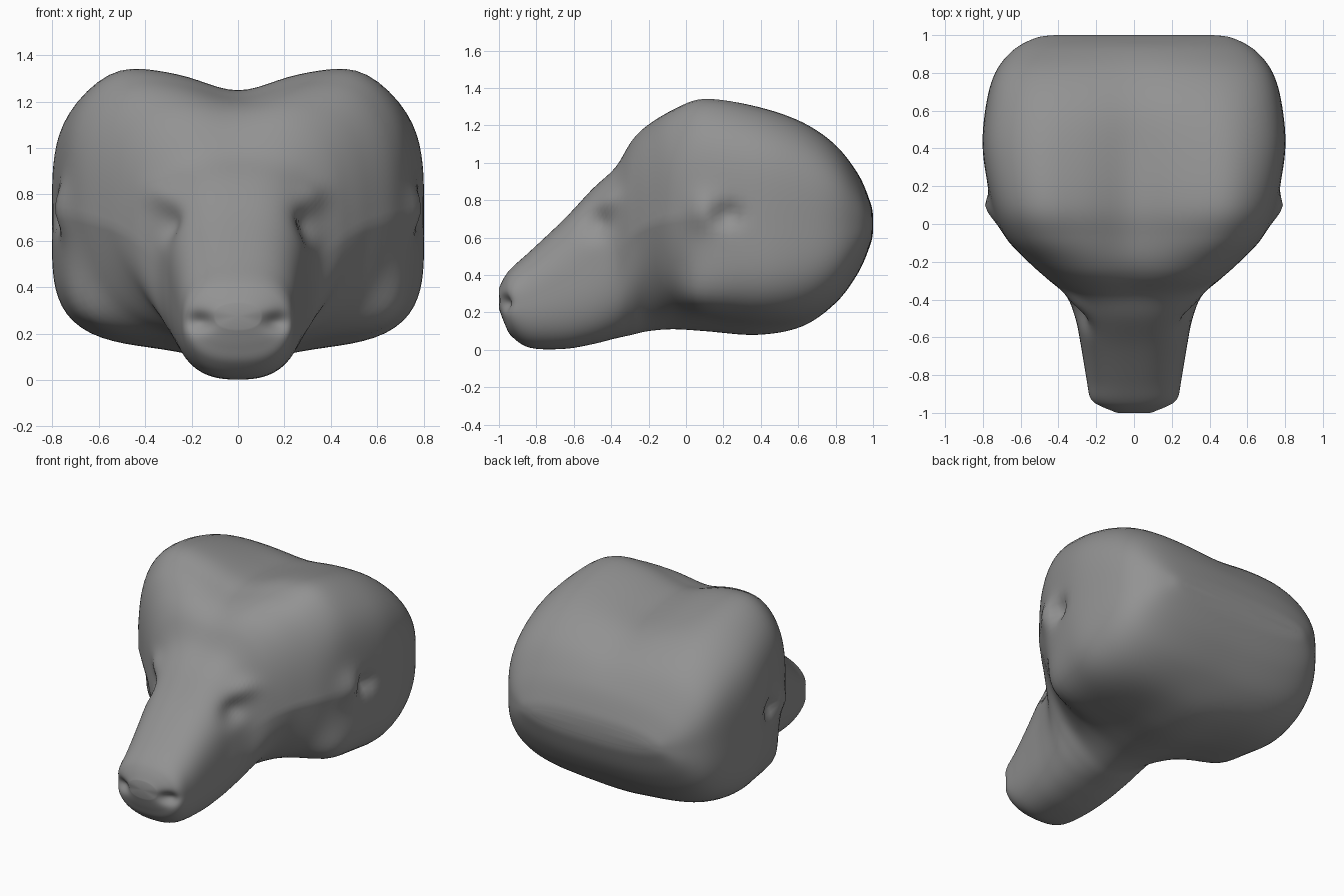
import bpy, bmesh, math
from mathutils import Vector

if "Cube" in bpy.data.objects:
    bpy.data.objects.remove(bpy.data.objects["Cube"])

# Cross-sections along the head:
# y, half width, bottom z, top z, squareness, crown dip, jaw taper, jowl rise
SECTIONS = [
    (-1.00, 0.10, 0.22, 0.33, 2.2, 0.00, 0.0, 0.0),
    (-0.97, 0.18, 0.14, 0.39, 2.3, 0.00, 0.0, 0.0),
    (-0.93, 0.23, 0.07, 0.44, 2.4, 0.00, 0.0, 0.0),
    (-0.83, 0.25, 0.01, 0.53, 2.5, 0.00, 0.0, 0.0),
    (-0.65, 0.28, 0.005, 0.70, 2.7, 0.00, 0.0, 0.0),
    (-0.50, 0.31, 0.03, 0.86, 2.8, 0.00, 0.0, 0.0),
    (-0.38, 0.36, 0.06, 0.99, 2.8, 0.02, 0.05, 0.02),
    (-0.29, 0.46, 0.08, 1.15, 2.8, 0.05, 0.20, 0.06),
    (-0.20, 0.56, 0.10, 1.23, 3.0, 0.06, 0.28, 0.10),
    (-0.07, 0.68, 0.11, 1.29, 3.5, 0.08, 0.20, 0.10),
    (0.10, 0.75, 0.10, 1.33, 4.0, 0.09, 0.05, 0.08),
    (0.38, 0.80, 0.08, 1.29, 4.0, 0.07, 0.0, 0.06),
    (0.62, 0.785, 0.125, 1.22, 3.7, 0.04, 0.0, 0.03),
    (0.80, 0.735, 0.25, 1.10, 3.4, 0.02, 0.0, 0.0),
    (0.92, 0.64, 0.41, 0.94, 3.0, 0.0, 0.0, 0.0),
    (0.985, 0.52, 0.56, 0.79, 2.6, 0.0, 0.0, 0.0),
    (1.00, 0.42, 0.63, 0.72, 2.4, 0.0, 0.0, 0.0),
]
STEPS, AROUND = 6, 112


def spline(a, b, c, d, t):
    return [0.5 * (2 * q + (r - p) * t + (2 * p - 5 * q + 4 * r - s) * t * t
                   + (3 * q - p - 3 * r + s) * t ** 3)
            for p, q, r, s in zip(a, b, c, d)]


def smooth_sections():
    n = len(SECTIONS)
    for i in range(n - 1):
        four = [SECTIONS[min(max(i + k, 0), n - 1)] for k in (-1, 0, 1, 2)]
        for k in range(STEPS):
            yield spline(*four, k / STEPS)
    yield SECTIONS[-1]


def ring_points(sec):
    y, w, zb, zt, n, dip, taper, rise = sec
    for k in range(AROUND):
        a = 2 * math.pi * k / AROUND
        c, s = math.cos(a), math.sin(a)
        r = (abs(c) ** n + abs(s) ** n) ** (-1 / n)
        u, v = c * r, s * r
        x = w * u * (1 - taper * max(0, -v))
        z = (zb + zt) / 2 + (zt - zb) / 2 * v
        # dipped crown between two raised lobes, throat lower than the jowls
        lobe = 0.45 * math.exp(-((abs(x) - 0.52) / 0.17) ** 2)
        z += dip * max(0, v) * (lobe - 0.9 * math.exp(-(x / 0.2) ** 2))
        z += rise * max(0, -v) * (1 - math.exp(-(x / 0.25) ** 2))
        yield x, y, z


# Facial details: centre, radii, push (mirrored in x)
DETAILS = [
    ((0.31, -0.48, 0.67), (0.12, 0.08, 0.07), (-0.035, 0.025, 0)),    # eye socket
    ((0.35, -0.42, 0.80), (0.10, 0.08, 0.06), (0.025, -0.015, 0.01)),  # brow
    ((0.17, -0.97, 0.25), (0.06, 0.06, 0.04), (-0.01, 0.035, 0)),     # nostril
    ((0.77, 0.22, 0.72), (0.15, 0.06, 0.06), (-0.06, 0, 0)),         # ear hollow
    ((0.75, 0.09, 0.74), (0.15, 0.08, 0.10), (0.04, 0, 0)),          # ear rim
    ((0.65, 0.10, 0.30), (0.20, 0.14, 0.16), (0.02, -0.04, -0.02)),  # jowl
]


def sculpt(co):
    side = 1 if co.x >= 0 else -1
    p = Vector((abs(co.x), co.y, co.z))
    move = Vector()
    for centre, radii, push in DETAILS:
        d = sum(((p[i] - centre[i]) / radii[i]) ** 2 for i in range(3))
        move += Vector(push) * math.exp(-d)
    return co + Vector((side * move.x, move.y, move.z))


# Head: lofted skin closed at the nose and the back of the skull
bm = bmesh.new()
rings = [[bm.verts.new(p) for p in ring_points(s)] for s in smooth_sections()]
for r0, r1 in zip(rings, rings[1:]):
    for k in range(AROUND):
        j = (k + 1) % AROUND
        bm.faces.new((r0[k], r0[j], r1[j], r1[k]))
for ring, y in ((rings[0], -1.0), (rings[-1], 1.0)):
    mid = sum((v.co for v in ring), Vector()) / AROUND
    tip = bm.verts.new((0, y, mid.z))
    for k in range(AROUND):
        bm.faces.new((ring[k], ring[(k + 1) % AROUND], tip))
for v in bm.verts:
    v.co = sculpt(v.co)
bmesh.ops.recalc_face_normals(bm, faces=bm.faces)
for f in bm.faces:
    f.smooth = True

mesh = bpy.data.meshes.new("animal_head")
bm.to_mesh(mesh)
bm.free()
grey = bpy.data.materials.new("dark_grey")
grey.diffuse_color = (0.29, 0.29, 0.29, 1)
grey.use_nodes = True
grey.node_tree.nodes["Principled BSDF"].inputs["Base Color"].default_value = grey.diffuse_color
mesh.materials.append(grey)
head = bpy.data.objects.new("animal_head", mesh)
bpy.context.collection.objects.link(head)
